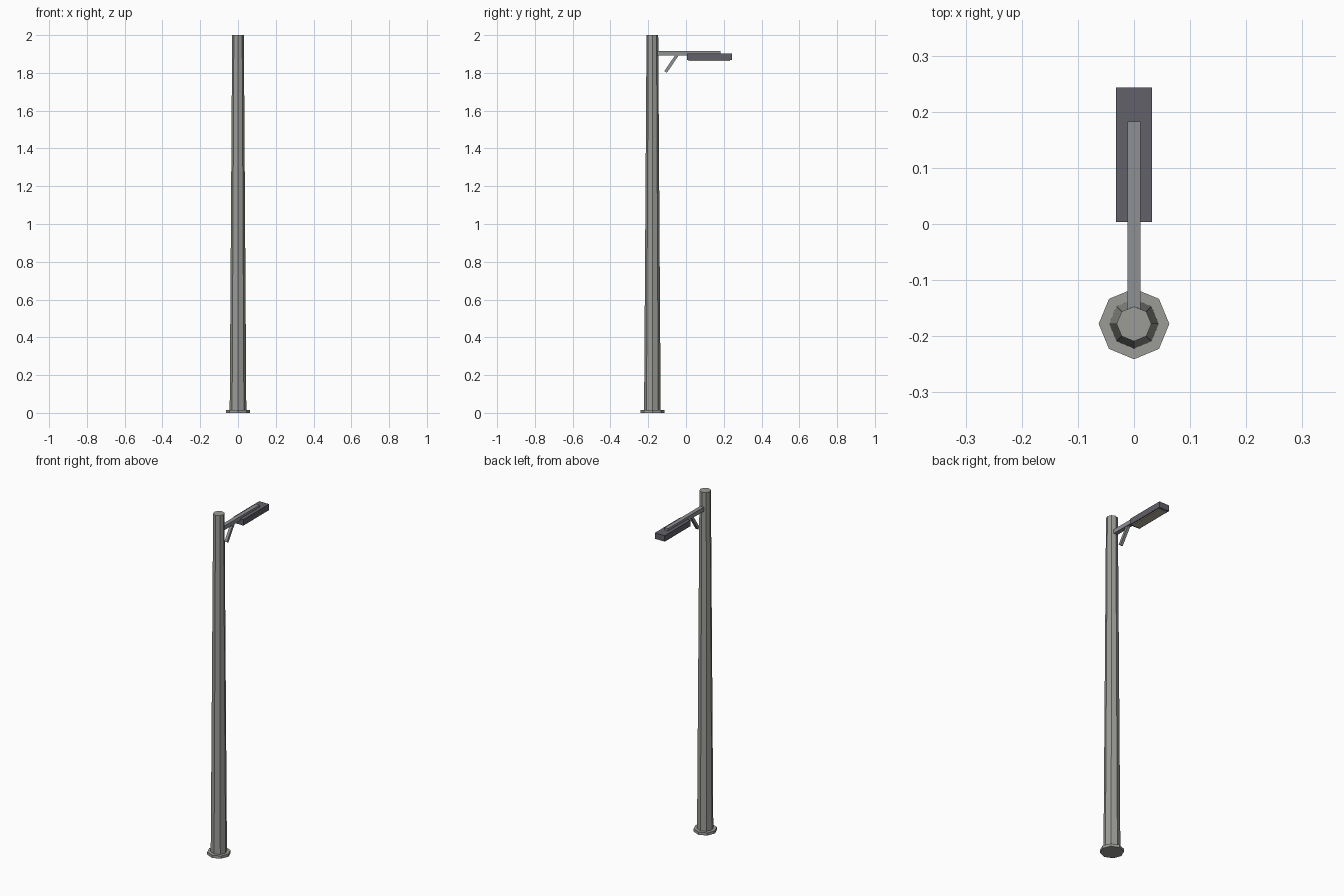
import bpy, math
from mathutils import Vector

if "Cube" in bpy.data.objects:
    bpy.data.objects.remove(bpy.data.objects["Cube"])

def material(name, rgb):
    m = bpy.data.materials.new(name)
    m.diffuse_color = (*rgb, 1)
    m.use_nodes = True
    m.node_tree.nodes["Principled BSDF"].inputs["Base Color"].default_value = m.diffuse_color
    return m

pole_mat = material("warm_grey", (0.33, 0.33, 0.31))
arm_mat = material("steel_grey", (0.27, 0.28, 0.29))
lamp_mat = material("dark_grey", (0.12, 0.12, 0.14))
lens_mat = material("lens_glass", (0.45, 0.42, 0.33))

def octagon(name, r1, r2, z1, z2, mat):
    bpy.ops.mesh.primitive_cone_add(vertices=8, radius1=r1, radius2=r2, depth=z2 - z1,
                                    location=(0, -0.178, (z1 + z2) / 2))
    ob = bpy.context.object
    ob.name = name
    ob.data.materials.append(mat)
    return ob

def box(name, lo, hi, mat):
    lo, hi = Vector(lo), Vector(hi)
    bpy.ops.mesh.primitive_cube_add(size=1, location=(lo + hi) / 2)
    ob = bpy.context.object
    ob.name = name
    ob.scale = hi - lo
    ob.data.materials.append(mat)
    return ob

# Tapered pole on its base plate
octagon("base_plate", 0.063, 0.063, 0, 0.016, pole_mat)
octagon("pole", 0.044, 0.031, 0.016, 2.0, pole_mat)

# Horizontal arm
box("arm", (-0.012, -0.165, 1.891), (0.012, 0.183, 1.915), arm_mat)

# Diagonal brace under the arm
start, end = Vector((0, -0.108, 1.805)), Vector((0, -0.046, 1.896))
d = end - start
brace = box("brace", (-0.008, -0.008, -d.length / 2), (0.008, 0.008, d.length / 2), arm_mat)
brace.location = (start + end) / 2
brace.rotation_euler.x = -math.atan2(d.y, d.z)

# Lamp head with lens underneath
box("lamp_head", (-0.032, 0.004, 1.867), (0.032, 0.243, 1.902), lamp_mat)
box("lens", (-0.026, 0.014, 1.862), (0.026, 0.233, 1.868), lens_mat)
